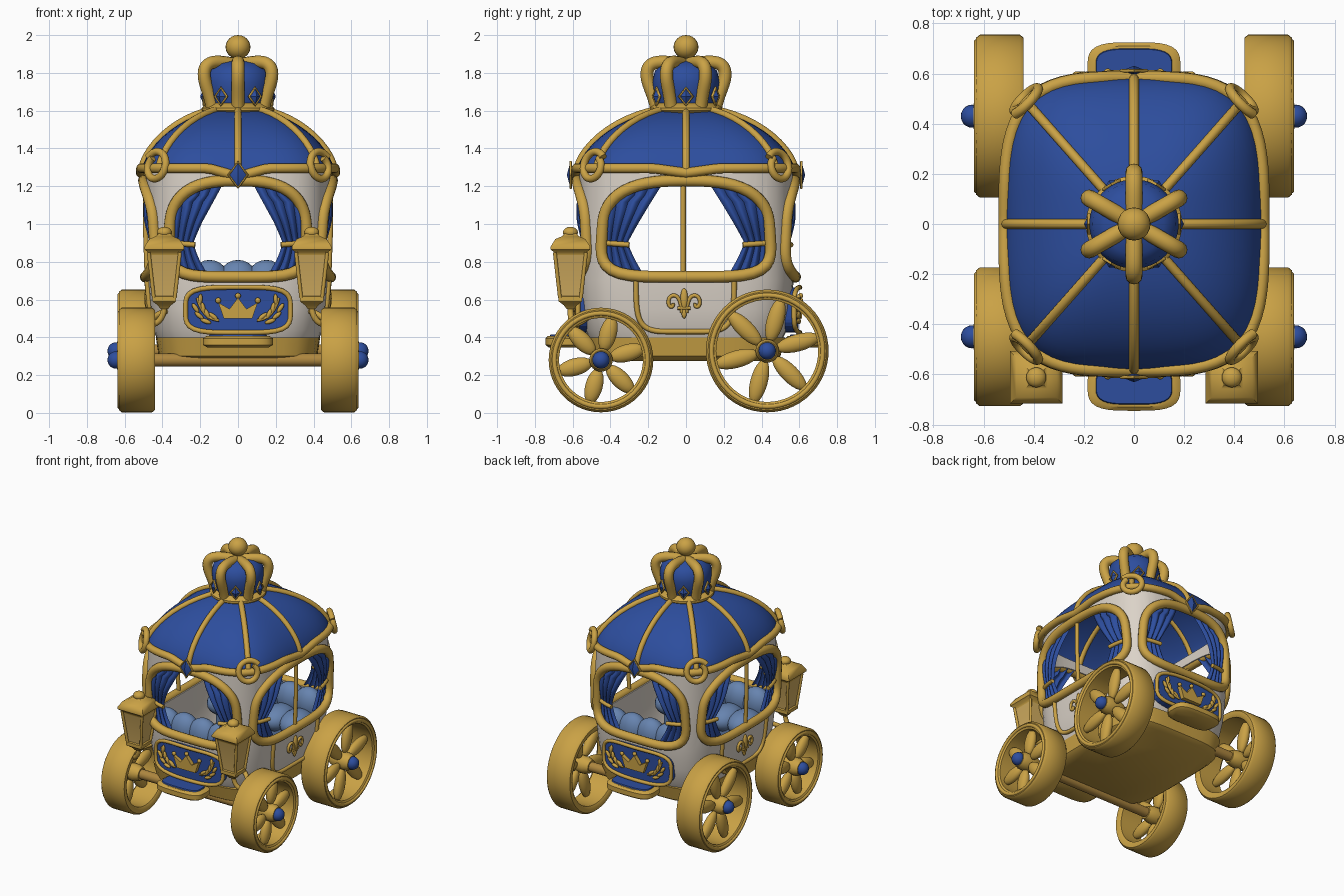
import bpy, bmesh, math
from mathutils import Matrix, Vector

if "Cube" in bpy.data.objects:
    bpy.data.objects.remove(bpy.data.objects["Cube"])


def material(name, rgb):
    m = bpy.data.materials.new(name)
    m.use_nodes = True
    m.diffuse_color = (*rgb, 1)
    m.node_tree.nodes["Principled BSDF"].inputs["Base Color"].default_value = (*rgb, 1)
    return m


GOLD = material("gold", (0.59, 0.36, 0.06))
BLUE = material("royal blue", (0.026, 0.075, 0.34))
CREAM = material("cream", (0.71, 0.65, 0.58))
SOFT = material("soft blue", (0.135, 0.23, 0.43))
BROWN = material("bronze", (0.42, 0.24, 0.05))
PANE = material("pale gold", (0.66, 0.43, 0.12))
TAU = math.tau


def finish(name, bm, mat):
    bmesh.ops.recalc_face_normals(bm, faces=bm.faces)
    me = bpy.data.meshes.new(name)
    bm.to_mesh(me)
    bm.free()
    me.materials.append(mat)
    ob = bpy.data.objects.new(name, me)
    bpy.context.collection.objects.link(ob)
    return activate(ob)


def activate(ob):
    bpy.ops.object.select_all(action='DESELECT')
    ob.select_set(True)
    bpy.context.view_layer.objects.active = ob
    return ob


def smooth(ob):
    activate(ob)
    bpy.ops.object.shade_smooth_by_angle(angle=math.radians(40))
    return ob


def sup(t, n):
    """Point of a unit superellipse in direction t."""
    c, s = math.cos(t), math.sin(t)
    r = (abs(c) ** n + abs(s) ** n) ** (-1 / n)
    return r * c, r * s


def loft(name, rings, mat, n=2, segs=48, at=(0, 0, 0), rot=None, closed=False, caps=(True, True)):
    """Skin superellipse rings given as (half x, half y, z)."""
    bm = bmesh.new()
    mx = Matrix.Translation(at) @ (rot or Matrix())
    loops = []
    for a, b, z in rings:
        pts = [sup(TAU * i / segs, n) for i in range(segs)]
        loops.append([bm.verts.new(mx @ Vector((a * x, b * y, z))) for x, y in pts])
    pairs = list(zip(loops, loops[1:])) + ([(loops[-1], loops[0])] if closed else [])
    for p, q in pairs:
        for i in range(segs):
            j = (i + 1) % segs
            bm.faces.new((p[i], p[j], q[j], q[i]))
    if not closed:
        for use, l in zip(caps, (loops[0], loops[-1])):
            if use:
                bm.faces.new(l)
    return smooth(finish(name, bm, mat))


def prism(name, pts, vec, mat):
    bm = bmesh.new()
    f = bm.faces.new([bm.verts.new(p) for p in pts])
    ext = bmesh.ops.extrude_face_region(bm, geom=[f])["geom"]
    bmesh.ops.translate(bm, vec=vec, verts=[v for v in ext if isinstance(v, bmesh.types.BMVert)])
    return finish(name, bm, mat)


def ball(name, at, size, mat, rot=None):
    bm = bmesh.new()
    mx = Matrix.Translation(at) @ (rot or Matrix()) @ Matrix.Diagonal((*size, 1))
    bmesh.ops.create_uvsphere(bm, u_segments=20, v_segments=12, radius=1, matrix=mx)
    return smooth(finish(name, bm, mat))


def tube(name, pts, r, mat=GOLD, closed=False, curved=False):
    cu = bpy.data.curves.new(name, 'CURVE')
    cu.dimensions = '3D'
    cu.bevel_depth, cu.bevel_resolution, cu.use_fill_caps = r, 4, True
    sp = cu.splines.new('NURBS' if curved else 'POLY')
    sp.points.add(len(pts) - 1)
    for p, co in zip(sp.points, pts):
        p.co = (*co, 1)
    sp.use_cyclic_u = closed
    if curved:
        sp.order_u, sp.use_endpoint_u, sp.resolution_u = 4, True, 6
    cu.materials.append(mat)
    ob = bpy.data.objects.new(name, cu)
    bpy.context.collection.objects.link(ob)
    activate(ob)
    bpy.ops.object.convert(target='MESH')
    return smooth(bpy.context.object)


def lerp(table, z):
    for p, q in zip(table, table[1:]):
        if z <= q[0]:
            f = max(0, (z - p[0]) / (q[0] - p[0]))
            return [u + (v - u) * f for u, v in zip(p[1:], q[1:])]
    return table[-1][1:]


# Cabin wall profile: z, half width, half length
BODY = [(.37, .42, .5), (.44, .45, .535), (.55, .468, .555), (.7, .48, .57), (1, .49, .57), (1.29, .49, .565)]


def wall(face, s, u, z, off=0.0):
    """Point on the cabin wall; face is 'x' or 'y', s its sign."""
    a, b = lerp(BODY, z)
    if face == 'x':
        return Vector((s * (a * (1 - abs(u / b) ** 4) ** .25 + off), u, z))
    return Vector((u, s * (b * (1 - abs(u / a) ** 4) ** .25 + off), z))


def window(half, k=1.0):
    pts = []
    for i in range(64):
        t = TAU * i / 64
        x, z = sup(t, 2.7 if math.sin(t) > 0 else 4.5)
        pts.append((x * half * k * (1 - .04 * z), .975 + z * .255 * k))
    return pts


# Cabin shell with four window openings
body = loft("cabin_shell", [(a, b, z) for z, a, b in BODY], CREAM, n=4, segs=72, caps=(True, False))
m = body.modifiers.new("thickness", 'SOLIDIFY')
m.thickness, m.offset = .03, -1
bpy.ops.object.modifier_apply(modifier=m.name)
HALF = {'x': .443, 'y': .362}
for face, half in HALF.items():
    pts = [(-1, u, z) if face == 'x' else (u, -1, z) for u, z in window(half, .98)]
    cutter = prism("window_cutter", pts, (2, 0, 0) if face == 'x' else (0, 2, 0), CREAM)
    cutter.hide_render = True
    activate(body)
    m = body.modifiers.new("opening", 'BOOLEAN')
    m.operation, m.object, m.solver = 'DIFFERENCE', cutter, 'EXACT'
    bpy.ops.object.modifier_apply(modifier=m.name)
    bpy.data.objects.remove(cutter)
smooth(body)

# Window frames, puffed curtains and ties
DRAPE = {'x': [(.74, .23), (.82, .275), (.9, .31), (1, .255), (1.1, .195), (1.22, .12)],
         'y': [(.74, .165), (.82, .21), (.9, .237), (1, .195), (1.1, .14), (1.22, .075)]}
for face, half in HALF.items():
    for s in (-1, 1):
        tube("window_frame", [wall(face, s, u, z, .008) for u, z in window(half)], .031, closed=True)
        for side in (-1, 1):
            bm = bmesh.new()
            rows = []
            for j in range(15):
                z = .74 + .48 * j / 14
                inner, outer = lerp(DRAPE[face], z)[0], half - .015 - (.045 if z > 1.15 else 0)
                puff = .025 * math.sin(math.pi * min(1, max(0, (z - .9) / .32)))
                rows.append([bm.verts.new(wall(face, s, side * (inner + (outer - inner) * i / 48), z,
                             -.028 + puff + .018 * abs(math.sin(TAU * i / 24)))) for i in range(49)])
            for p, q in zip(rows, rows[1:]):
                for i in range(48):
                    bm.faces.new((p[i], p[i + 1], q[i + 1], q[i]))
            smooth(finish("curtain", bm, BLUE))
            lo = DRAPE[face][2][1] - .01
            tube("curtain_tie", [wall(face, s, side * (lo + (half - lo) * i / 6), .89 + .01 * (i / 6), -.008)
                                 for i in range(7)], .014)

# Side doors: centre post, lower outline and lily ornament
for s in (-1, 1):
    tube("door_post", [wall('x', s, -.015, z) for z in (.72, 1, 1.24)], .014)
    half_u = [(.26, .70), (.26, .6), (.255, .48), (.18, .43), (.08, .43)]
    outline = [(-u, z) for u, z in half_u] + [(u, z) for u, z in reversed(half_u)]
    tube("door_outline", [wall('x', s, u - .005, z, .007) for u, z in outline], .014, curved=True)
    ball("lily_petal", wall('x', s, -.01, .605, .01), (.014, .02, .055), GOLD)
    ball("lily_foot", wall('x', s, -.01, .53, .01), (.012, .014, .03), GOLD)
    tube("lily_band", [wall('x', s, u - .01, .555, .012) for u in (-.035, .035)], .009)
    for k in (-1, 1):
        curl = [(.012, .53), (.015, .57), (.03, .63), (.085, .62), (.085, .555), (.055, .56), (.06, .58)]
        tube("lily_curl", [wall('x', s, k * u - .01, z, .01) for u, z in curl], .01, curved=True)

# Front and back: blue panel, crown relief, laurel leaves and step
for s in (-1, 1):
    rim = [(.278 * x, s * (.603 - .4 * (.278 * x) ** 2), .545 + .12 * z)
           for x, z in (sup(TAU * i / 48, 4) for i in range(48))]
    prism("end_panel", rim, (0, -s * .08, 0), BLUE)
    tube("panel_frame", rim, .013, closed=True)
    crown = [(-.075, .5), (.075, .5), (.105, .585), (.045, .55), (0, .61), (-.045, .55), (-.105, .585)]
    prism("crown_relief", [(x, s * .585, z) for x, z in crown], (0, s * .03, 0), GOLD)
    for x, z in crown[2::2]:
        for k in (-1, 1):
            ball("crown_bead", (k * x, s * .607, z + .01), (.015, .013, .015), GOLD)
    for k in (-1, 1):
        tube("laurel_stem", [(k * x, s * .597, z) for x, z in ((.1, .49), (.16, .495), (.2, .54), (.215, .61))],
             .008, curved=True)
        for x, z, tilt in ((.13, .51, 60), (.165, .525, 35), (.185, .555, 20), (.2, .6, 5),
                           (.17, .485, 80), (.205, .515, 60), (.225, .555, 45)):
            ball("laurel_leaf", (k * x, s * .597, z), (.012, .012, .03), GOLD,
                 Matrix.Rotation(k * math.radians(tilt - 10), 4, 'Y'))
    at = (0, s * .635 - .01, 0)
    loft("step", [(.16, .08, .345), (.185, .1, .36), (.185, .1, .395), (.165, .085, .408)], GOLD, n=3.5, at=at)
    loft("step_pad", [(.155, .078, .40), (.15, .072, .416)], BLUE, n=3.5, at=at)

# Domed roof, ribs and eave rim
A, B, N = .512, .58, 3.6
ROOF = [(math.cos(TAU / 4 * i / 14), 1.27 + .345 * math.sin(TAU / 4 * i / 14) ** 1.25) for i in range(14)]
loft("roof", [(A * k, B * k, z) for k, z in ROOF], BLUE, n=N, segs=72, caps=(False, True))
for i in range(8):
    x, y = sup(TAU * i / 8, N)
    tube("roof_rib", [(A * k * x, B * k * y, z + .006) for k, z in ROOF[:-1]], .019)
rim = []
for i in range(96):
    x, y = sup(TAU * i / 96, N)
    dip = .045 * max(0, 1 - abs(x) / .3) + .025 * max(0, 1 - abs(y) / .3)
    rim.append((x * (A + .003), y * (B + .003), 1.295 - dip))
tube("eave_rim", rim, .026, closed=True)


def diamond(name, at, w, h, angle):
    """Blue gem facing outward with a gold edge."""
    rot = Matrix.Rotation(angle, 4, 'Z')
    loft(name, [(.001, .001, -h), (.02, w, 0), (.001, .001, h)], BLUE, segs=4, at=at, rot=rot)
    edge = [(0, -w, 0), (0, 0, h), (0, w, 0), (0, 0, -h)]
    tube(name + "_edge", [Vector(at) + rot @ Vector(p) for p in edge], .007, closed=True)


for s in (-1, 1):
    diamond("eave_gem", (0, s * .611, 1.26), .05, .068, s * TAU / 4)

# Scrolls on the roof corners
for sx in (-1, 1):
    for sy in (-1, 1):
        c = Vector((sx * .435, sy * .492, 1.305))
        side = Vector((sx * .7, -sy * .7, 0))
        up = Vector((-sx * .15, -sy * .15, 1))
        pts = []
        for i in range(28):
            t = TAU * (.1 + 1.05 * i / 27)
            r = .082 - .027 * i / 27
            pts.append(c + side * r * math.cos(t) + up * r * math.sin(t))
        tube("corner_scroll", pts, .02)

# Crown on the roof
loft("crown_base", [(r, r, z) for r, z in ((.17, 1.58), (.192, 1.6), (.192, 1.615), (.16, 1.64))], GOLD)
loft("crown_cap", [(r, r, z) for r, z in ((.145, 1.6), (.17, 1.68), (.178, 1.75), (.165, 1.81), (.12, 1.85),
                                         (.03, 1.87))], BLUE)
ARCH = [(.155, 1.61), (.17, 1.68), (.215, 1.76), (.205, 1.865), (.1, 1.86), (.02, 1.845)]
for i in range(6):
    t = TAU * (i + .5) / 6
    tube("crown_arch", [(r * math.cos(t), r * math.sin(t), z) for r, z in ARCH], .034, curved=True)
    t = TAU * i / 6
    diamond("crown_gem", (.18 * math.cos(t), .18 * math.sin(t), 1.675), .036, .046, t)
ball("crown_orb", (0, 0, 1.937), (.066, .066, .063), GOLD)

# Seats with puffed cushions at both ends
for s in (-1, 1):
    loft("bench", [(.34, .12, .42), (.34, .12, .56)], SOFT, n=6, at=(0, s * .3, 0))
    for i in range(-2, 3):
        ball("back_cushion", (i * .15, s * .41, .69), (.11, .08, .12), SOFT)
        ball("seat_cushion", (i * .15, s * .27, .6), (.11, .14, .09), SOFT)

# Chassis and wheels
loft("chassis", [(.39, .46, .275), (.42, .5, .3), (.435, .525, .4)], GOLD, n=5)
TO_X = Matrix.Rotation(TAU / 4, 4, 'Y')
for y, R in ((-.45, .277), (.43, .325)):
    zc = R + .003
    loft("axle", [(.035, .035, -.56), (.035, .035, .56)], BROWN, at=(0, y, zc), rot=TO_X, segs=20)
    for s in (-1, 1):
        out = Matrix.Rotation(s * TAU / 4, 4, 'Y')
        ring = ((R - .04, .44), (R - .012, .44), (R, .455), (R, .615), (R - .012, .63), (R - .04, .63), (R - .055, .62),
                (R - .055, .45))
        loft("wheel_rim", [(r, r, x) for r, x in ring], GOLD, at=(0, y, zc), rot=out, closed=True, segs=56)
        circle = [(s * .626, y + (R - .03) * math.cos(TAU * i / 48), zc + (R - .03) * math.sin(TAU * i / 48))
                  for i in range(48)]
        tube("rim_bead", circle, .013, closed=True)
        loft("hub", [(r, r, x) for r, x in ((.045, .48), (.06, .52), (.062, .61), (.05, .64))], GOLD,
             at=(0, y, zc), rot=out, segs=24)
        ball("hub_cap", (s * .646, y, zc), (.045, .046, .046), BLUE)
        mid, reach = R / 2 + .005, (R - .085) / 2
        for i in range(6):
            t = TAU * i / 6 + math.radians(15)
            ball("spoke", (s * .57, y + mid * math.cos(t), zc + mid * math.sin(t)), (.035, reach, .046), GOLD,
                 Matrix.Rotation(t, 4, 'X'))

# Front lanterns on brackets, with pale panes
TURN = Matrix.Rotation(TAU / 8, 4, 'Z')
LAMP = [(.02, .55), (.035, .57), (.062, .59), (.062, .615), (.052, .62), (.08, .835), (.085, .85), (.105, .865),
        (.105, .88), (.08, .92), (.045, .935), (.03, .95)]
for s in (-1, 1):
    x, y = s * .39, -.612
    lamp = loft("lantern", [(w * 2 ** .5, w * 2 ** .5, z) for w, z in LAMP], GOLD, segs=4, at=(x, y, 0), rot=TURN)
    lamp.data.materials.append(PANE)
    for f in lamp.data.polygons:
        f.material_index = int(.65 < f.center.z < .8)
    ball("lantern_finial", (x, y, .955), (.04, .04, .03), GOLD)
    for i in (-1, 1):
        for j in (-1, 1):
            tube("lantern_bar", [(x + i * .056, y + j * .056, .61), (x + i * .083, y + j * .083, .85)], .01)
    tube("lantern_bracket", [(x, y, .57), (x, y, .5), (s * .47, -.6, .44), (s * .48, -.53, .5), (s * .38, -.47, .54)],
         .016, curved=True)
